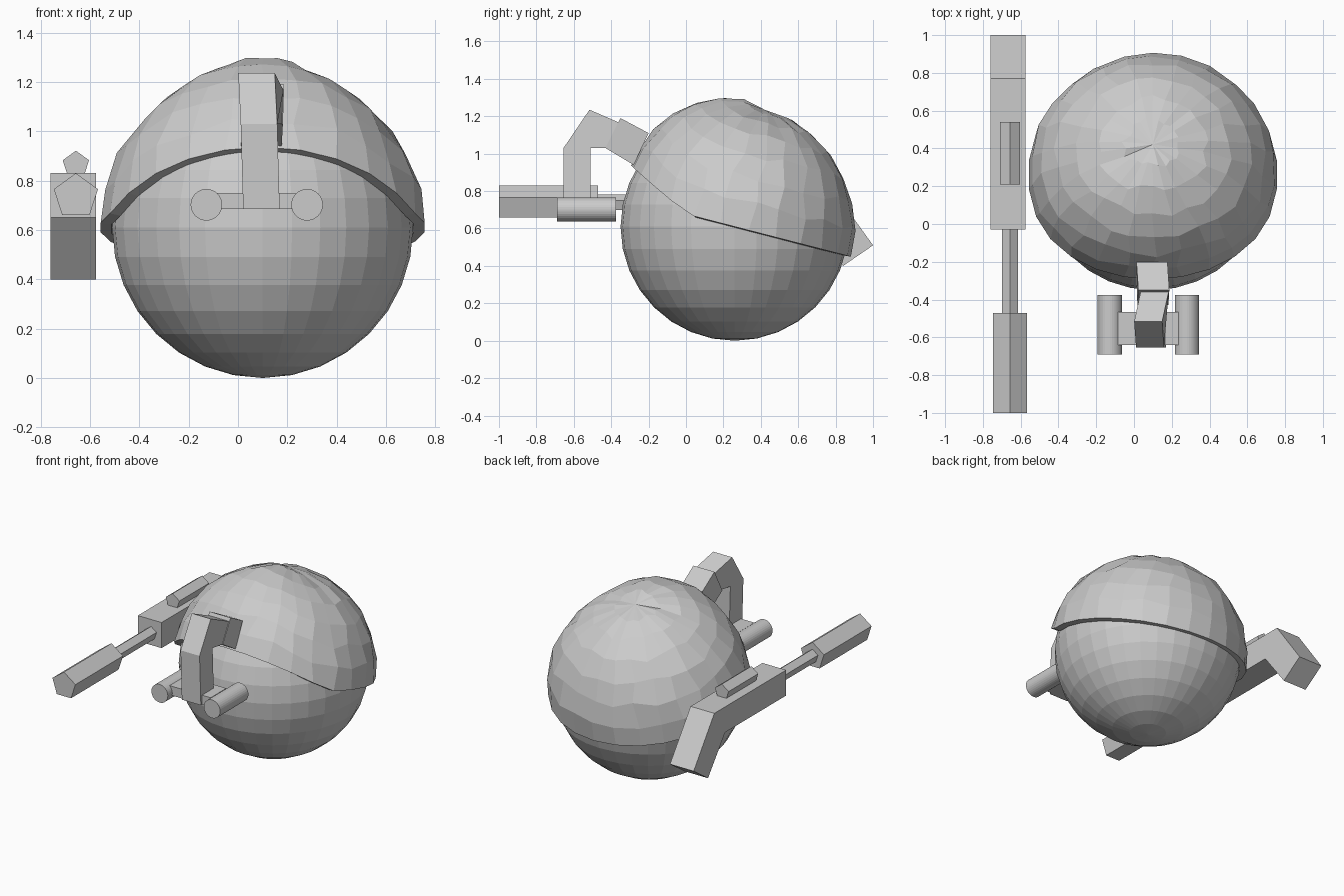
import bpy, bmesh, random
from math import sin, cos, pi, radians
from mathutils import Vector, Matrix

if "Cube" in bpy.data.objects:
    bpy.data.objects.remove(bpy.data.objects["Cube"], do_unlink=True)
random.seed(4)

grey = bpy.data.materials.new("plain grey")
grey.use_nodes = True
grey.diffuse_color = (0.6, 0.6, 0.6, 1)
grey.node_tree.nodes["Principled BSDF"].inputs["Base Color"].default_value = (0.6, 0.6, 0.6, 1)


def finish(name, bm):
    bmesh.ops.recalc_face_normals(bm, faces=bm.faces[:])
    mesh = bpy.data.meshes.new(name)
    bm.to_mesh(mesh)
    bm.free()
    mesh.materials.append(grey)
    ob = bpy.data.objects.new(name, mesh)
    bpy.context.collection.objects.link(ob)
    return ob


def slab(name, outline, half, centres):
    """Side outline (y, z) widened along x, with an x centre for each point."""
    bm = bmesh.new()
    sides = [[bm.verts.new((c + s * half, y, z)) for (y, z), c in zip(outline, centres)]
             for s in (-1, 1)]
    for side in sides:
        bm.faces.new(side)
    n = len(outline)
    for i in range(n):
        j = (i + 1) % n
        bm.faces.new((sides[0][i], sides[0][j], sides[1][j], sides[1][i]))
    return finish(name, bm)


def box(name, x0, x1, y0, y1, z0, z1):
    return slab(name, [(y0, z0), (y0, z1), (y1, z1), (y1, z0)],
                (x1 - x0) / 2, [(x0 + x1) / 2] * 4)


def prism(name, sides, x, z, radius, y0, y1):
    """Regular prism along y with one corner pointing up."""
    bm = bmesh.new()
    rings = [[bm.verts.new((x + radius * sin(2 * pi * i / sides), y,
                            z + radius * cos(2 * pi * i / sides)))
              for i in range(sides)] for y in (y0, y1)]
    for ring in rings:
        bm.faces.new(ring)
    for i in range(sides):
        j = (i + 1) % sides
        bm.faces.new((rings[0][i], rings[0][j], rings[1][j], rings[1][i]))
    return finish(name, bm)


# Head ball
centre = Vector((0.1, 0.26, 0.61))
bm = bmesh.new()
bmesh.ops.create_uvsphere(bm, u_segments=32, v_segments=16, radius=0.61,
                          matrix=Matrix.Translation(centre))
finish("head", bm)

# Helmet shell: tilted dome with a raised brow at the front
tilt = Matrix.Rotation(radians(-14.5), 3, "X")
segments, rows = 26, 7
bm = bmesh.new()
grid = []
for r in range(rows):
    ring = []
    for s in range(segments):
        az = 2 * pi * s / segments
        front = max(0, (cos(az) - 0.4) / 0.6)
        low = radians(16) * front
        lat = low + (pi / 2 - low) * r / rows
        radius = 0.642 + 0.05 * front * sin(2 * (lat - low))
        if r:
            radius += random.uniform(-0.007, 0.007)
            az += random.uniform(-0.04, 0.04)
            lat += random.uniform(-0.03, 0.03)
        p = Vector((1.03 * sin(az) * cos(lat), -cos(az) * cos(lat), sin(lat))) * radius
        ring.append(bm.verts.new(centre + tilt @ p))
    grid.append(ring)
pole = bm.verts.new(centre + tilt @ Vector((0, 0, 0.645)))
for s in range(segments):
    t = (s + 1) % segments
    for a, b in zip(grid, grid[1:]):
        bm.faces.new((a[s], a[t], b[t], b[s]))
    bm.faces.new((grid[-1][s], grid[-1][t], pole))
helmet = finish("helmet", bm)
shell = helmet.modifiers.new("shell", "SOLIDIFY")
shell.thickness = 0.045
shell.offset = -1

# Goggle mount on the brow, and the bent arm hanging from it
slab("goggle_mount", [(-0.43, 1.03), (-0.35, 1.19), (-0.2, 1.11), (-0.28, 0.94)],
     0.082, [0.1, 0.105, 0.095, 0.095])
slab("goggle_arm",
     [(-0.655, 0.685), (-0.655, 1.03), (-0.516, 1.235), (-0.355, 1.165),
      (-0.425, 1.03), (-0.51, 1.03), (-0.51, 0.685)],
     0.074, [0.095, 0.085, 0.075, 0.11, 0.105, 0.085, 0.095])

# Goggle bridge and tubes
box("goggle_bridge", -0.085, 0.235, -0.64, -0.465, 0.685, 0.75)
for side, x in (("right", -0.128), ("left", 0.28)):
    prism(side + "_goggle_tube", 32, x, 0.702, 0.064, -0.69, -0.375)

# Long gun beside the head
gun_x = -0.657
box("gun_body", -0.76, -0.575, -0.03, 0.77, 0.65, 0.83)
slab("gun_stock", [(0.77, 0.83), (1.0, 0.51), (0.84, 0.4), (0.65, 0.65)],
     0.0925, [-0.6675] * 4)
prism("gun_barrel", 5, gun_x, 0.736, 0.045, -0.5, 0.0)
prism("gun_muzzle", 5, gun_x, 0.736, 0.094, -1.0, -0.47)
prism("gun_scope", 5, gun_x, 0.865, 0.056, 0.21, 0.54)
